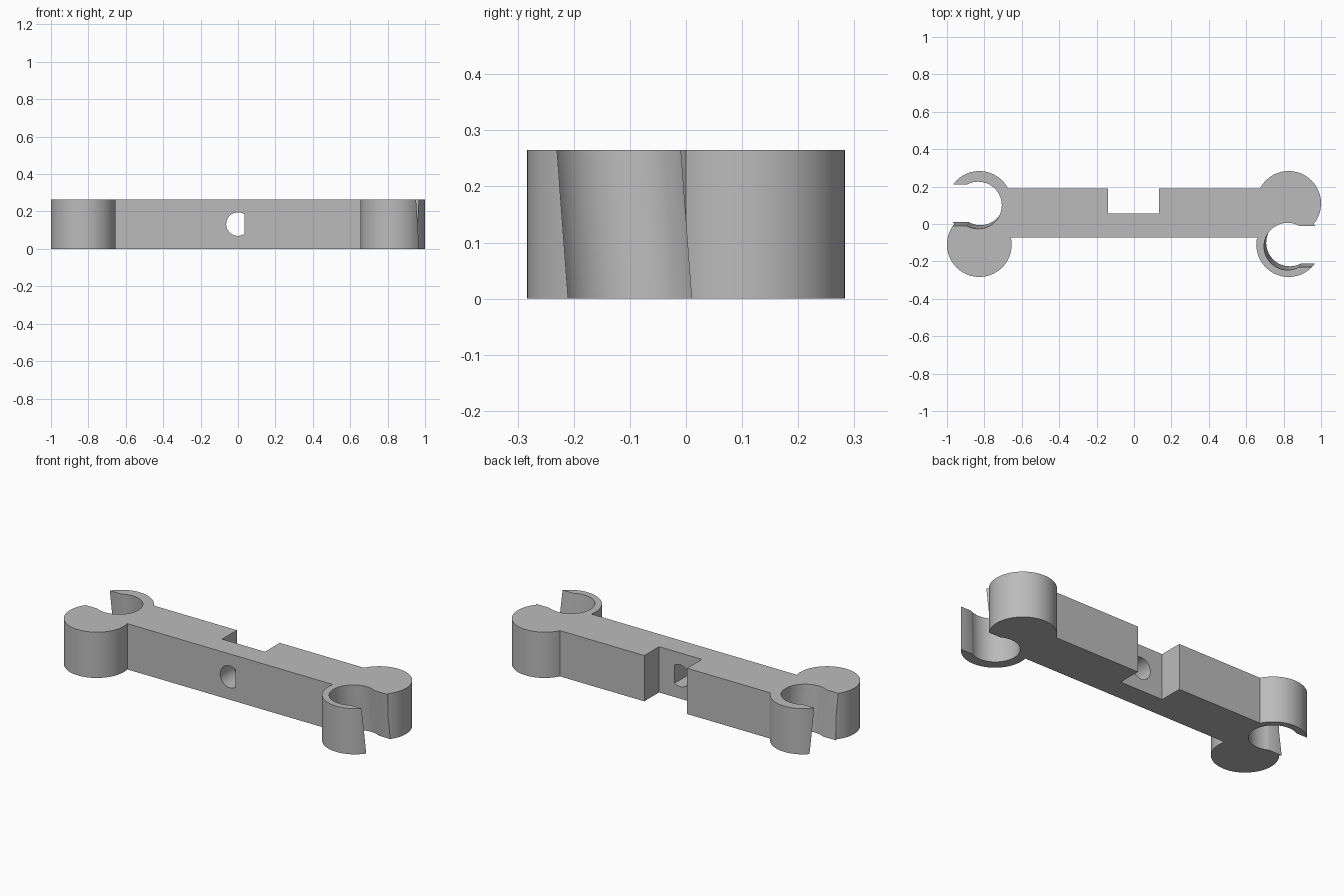
import bpy, bmesh, math
from mathutils import Matrix, Vector

if "Cube" in bpy.data.objects:
    bpy.data.objects.remove(bpy.data.objects["Cube"])

H = 0.265            # thickness of the whole part
CX, CY, R = 0.827, 0.11, 0.173
BORE, SLOT = 0.126, 0.11
LEAN = 0.075         # sideways lean of the bores per unit of height


def prism(name, outline, z0=0.0, z1=H):
    """Extrude a closed outline from z0 to z1."""
    bm = bmesh.new()
    face = bm.faces.new([bm.verts.new((x, y, z0)) for x, y in outline])
    top = bmesh.ops.extrude_face_region(bm, geom=[face])["geom"]
    bmesh.ops.translate(bm, vec=(0, 0, z1 - z0),
                        verts=[v for v in top if isinstance(v, bmesh.types.BMVert)])
    bmesh.ops.recalc_face_normals(bm, faces=bm.faces)
    mesh = bpy.data.meshes.new(name)
    bm.to_mesh(mesh)
    bm.free()
    ob = bpy.data.objects.new(name, mesh)
    bpy.context.collection.objects.link(ob)
    return ob


def rect(x0, x1, y0, y1):
    return [(x0, y0), (x1, y0), (x1, y1), (x0, y1)]


def arc(cx, cy, r, a0, a1, n):
    return [(cx + r * math.cos(a0 + (a1 - a0) * i / n),
             cy + r * math.sin(a0 + (a1 - a0) * i / n)) for i in range(n + 1)]


def circle(cx, cy, r, n=96):
    return arc(cx, cy, r, 0, 2 * math.pi, n)[:-1]


def combine(target, tool, operation):
    """Apply a boolean and discard the tool."""
    mod = target.modifiers.new(operation.lower(), 'BOOLEAN')
    mod.operation, mod.solver, mod.object = operation, 'EXACT', tool
    bpy.context.view_layer.objects.active = target
    bpy.ops.object.modifier_apply(modifier=mod.name)
    bpy.data.objects.remove(tool)


# Bar with a rectangular notch in its back side
link = prism("double_clip_link", [
    (-CX, -0.073), (CX, -0.073), (CX, 0.19), (0.134, 0.19),
    (0.134, 0.055), (-0.14, 0.055), (-0.14, 0.19), (-CX, 0.19)])

# Round bosses: a solid pin and a clip at each end
for sx in (-1, 1):
    for sy in (-1, 1):
        combine(link, prism("boss", circle(sx * CX, sy * CY, R)), 'UNION')

# Leaning keyhole bores that open the clips outward
lean = Matrix.Identity(4)
lean[0][2], lean[1][2] = -LEAN * 0.6, -LEAN
for sx in (-1, 1):
    a = math.asin(SLOT / BORE)
    keyhole = [(0.3, -SLOT)] + [(0.3, SLOT)] + arc(0, 0, BORE, a, 2 * math.pi - a, 72)
    keyhole = [(sx * x, y) for x, y in keyhole]
    cutter = prism("bore_cutter", keyhole, -0.2, 0.2)
    cutter.data.transform(Matrix.Translation(Vector((sx * CX, -sx * CY, H / 2))) @ lean)
    combine(link, cutter, 'DIFFERENCE')

# D-shaped shaft hole running front to back
a = math.acos(0.035 / 0.063)
shaft = prism("shaft_cutter", arc(0, 0, 0.063, a, 2 * math.pi - a, 48), -0.3, 0.3)
shaft.data.transform(Matrix.Translation((0, 0, H / 2)) @ Matrix.Rotation(math.pi / 2, 4, 'X'))
combine(link, shaft, 'DIFFERENCE')

# Single plain colour
grey = bpy.data.materials.new("plain_grey")
grey.diffuse_color = (0.5, 0.5, 0.5, 1)
grey.use_nodes = True
grey.node_tree.nodes["Principled BSDF"].inputs["Base Color"].default_value = grey.diffuse_color
link.data.materials.clear()
link.data.materials.append(grey)
for poly in link.data.polygons:
    poly.material_index = 0

bpy.ops.object.select_all(action='DESELECT')
link.select_set(True)
bpy.context.view_layer.objects.active = link
bpy.ops.object.shade_smooth_by_angle(angle=math.radians(30))
